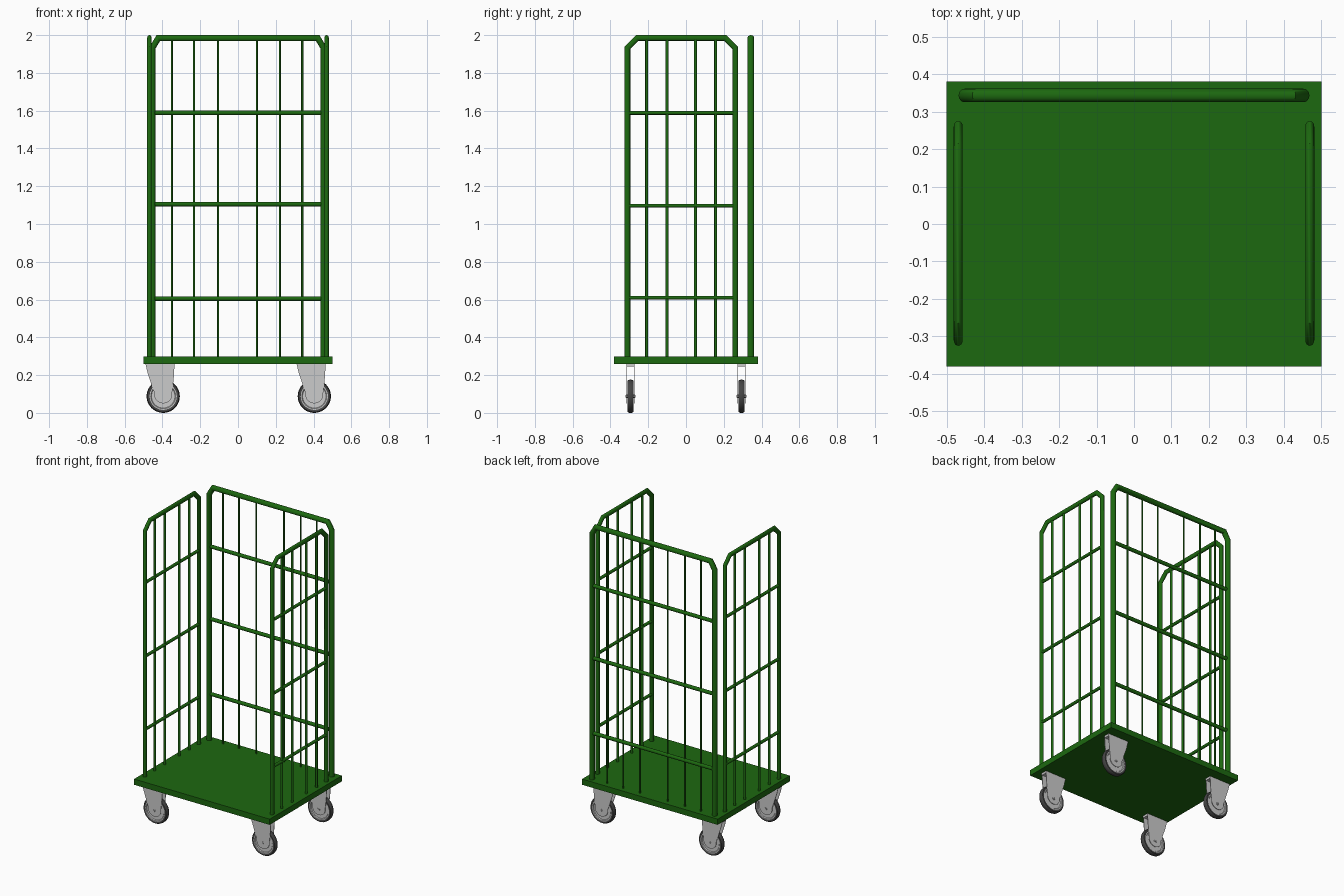
import bpy, bmesh, math
from mathutils import Vector, Matrix

if "Cube" in bpy.data.objects:
    bpy.data.objects.remove(bpy.data.objects["Cube"])


def material(name, color):
    m = bpy.data.materials.new(name)
    m.diffuse_color = color
    m.use_nodes = True
    m.node_tree.nodes["Principled BSDF"].inputs["Base Color"].default_value = m.diffuse_color
    return m


GREEN = material("green_paint", (0.012, 0.14, 0.005, 1))
RUBBER = material("dark_rubber", (0.06, 0.06, 0.06, 1))


def finish(name, bm, mat=None, smooth=True):
    bmesh.ops.recalc_face_normals(bm, faces=bm.faces)
    me = bpy.data.meshes.new(name)
    bm.to_mesh(me)
    bm.free()
    ob = bpy.data.objects.new(name, me)
    bpy.context.collection.objects.link(ob)
    if mat:
        me.materials.append(mat)
    if smooth:
        bpy.ops.object.select_all(action='DESELECT')
        ob.select_set(True)
        bpy.context.view_layer.objects.active = ob
        bpy.ops.object.shade_smooth_by_angle(angle=math.radians(35))
    return ob


def add_box(bm, lo, hi):
    lo, hi = Vector(lo), Vector(hi)
    mat = Matrix.Translation((lo + hi) / 2) @ Matrix.Diagonal((*(hi - lo), 1))
    bmesh.ops.create_cube(bm, size=1, matrix=mat)


def add_rod(bm, a, b, r, seg=12):
    a, b = Vector(a), Vector(b)
    d = b - a
    mat = Matrix.Translation((a + b) / 2) @ d.to_track_quat('Z', 'Y').to_matrix().to_4x4()
    bmesh.ops.create_cone(bm, cap_ends=True, segments=seg, radius1=r, radius2=r,
                          depth=d.length, matrix=mat)


def add_hoop(bm, pts, r, thick, seg=16):
    """Tube swept along points in the XZ plane, mitred at the bends."""
    pts = [Vector((x, 0, z)) for x, z in pts]
    rings = []
    for i, p in enumerate(pts):
        d0 = (p - pts[max(i - 1, 0)]).normalized()
        d1 = (pts[min(i + 1, len(pts) - 1)] - p).normalized()
        t = (d0 + d1).normalized()
        side = Vector((-t.z, 0, t.x))
        w = r / max(t.dot(d1 if d1.length else d0), 0.1)
        rings.append([bm.verts.new(p + side * w * math.cos(a) + Vector((0, thick * math.sin(a), 0)))
                      for a in (2 * math.pi * k / seg for k in range(seg))])
    for a, b in zip(rings, rings[1:]):
        for k in range(seg):
            n = (k + 1) % seg
            bm.faces.new((a[k], a[n], b[n], b[k]))
    bm.faces.new(rings[0])
    bm.faces.new(rings[-1])


def panel(name, x0, x1, r, thick, cut, rails, rail_r, wires, wire_r, mat):
    """Hoop frame, rails and upright wires, drawn in XZ and then placed."""
    base, top = 0.29, 2.0 - r
    cx, cz = cut
    bm = bmesh.new()
    add_hoop(bm, [(x0, base), (x0, top - cz), (x0 + cx, top),
                  (x1 - cx, top), (x1, top - cz), (x1, base)], r, thick)
    frame = finish(name + "_frame", bm, GREEN)
    bm = bmesh.new()
    for z in rails:
        add_rod(bm, (x0, 0, z), (x1, 0, z), rail_r)
    rail = finish(name + "_rails", bm, GREEN)
    bm = bmesh.new()
    for x in wires:
        add_rod(bm, (x, 0, base), (x, 0, top), wire_r)
    wire = finish(name + "_wires", bm, GREEN)
    for ob in (frame, rail, wire):
        ob.data.transform(mat)


# Platform
bm = bmesh.new()
add_box(bm, (-0.5, -0.38, 0.26), (0.5, 0.38, 0.298))
finish("platform", bm, GREEN, smooth=False)

# Back panel
panel("back_panel", -0.452, 0.452, 0.016, 0.018, (0.03, 0.05),
      (0.605, 1.105, 1.588), 0.012,
      (-0.35, -0.233, -0.105, 0.10, 0.222, 0.34), 0.0055,
      Matrix.Translation((0, 0.343, 0)))

# Side panels
for side, x in (("left", -0.469), ("right", 0.469)):
    panel(side + "_panel", -0.31, 0.26, 0.015, 0.012, (0.052, 0.052),
          (0.61, 1.097, 1.588), 0.010,
          (-0.208, -0.10, 0.05, 0.157), 0.008,
          Matrix.Translation((x, 0, 0)) @ Matrix.Rotation(math.pi / 2, 4, 'Z'))


def lathe(name, profile, mat, loc, seg=40):
    """Revolve (radius, y) points about the wheel axle."""
    bm = bmesh.new()
    vs = [bm.verts.new((r, y, 0)) for r, y in profile]
    es = [bm.edges.new((vs[i], vs[(i + 1) % len(vs)])) for i in range(len(vs))]
    bmesh.ops.spin(bm, geom=vs + es, axis=(0, 1, 0), cent=(0, 0, 0),
                   angle=2 * math.pi, steps=seg, use_duplicate=False)
    bmesh.ops.remove_doubles(bm, verts=bm.verts, dist=1e-5)
    bmesh.ops.translate(bm, verts=bm.verts, vec=loc)
    return finish(name, bm, mat)


TIRE = [(0.072, -0.015), (0.077, -0.017), (0.083, -0.016), (0.087, -0.010), (0.088, 0),
        (0.087, 0.010), (0.083, 0.016), (0.077, 0.017), (0.072, 0.015)]
HUB = [(0.006, -0.016), (0.02, -0.016), (0.024, -0.010), (0.062, -0.010), (0.066, -0.015), (0.074, -0.015),
       (0.074, 0.015), (0.066, 0.015), (0.062, 0.010), (0.024, 0.010), (0.02, 0.016), (0.006, 0.016)]

# Fork cheek outline: wide at the platform, rounded round the axle
CHEEK = [(-0.055, 0.09), (-0.09, 0.172), (0.06, 0.172), (0.056, 0.11), (0.047, 0.04)]
CHEEK = [(-0.094, 0.172), (0.06, 0.172), (0.056, 0.10)] + \
        [(0.048 * math.cos(a), 0.048 * math.sin(a) + 0.01)
         for a in (math.radians(10 - 20 * k) for k in range(11))] + [(-0.083, 0.125)]


# Casters, all trailing the same way
for row, y in (("front", -0.294), ("back", 0.294)):
    for side, x in (("left", -0.396), ("right", 0.404)):
        tag = f"{row}_{side}_"
        c = Vector((x, y, 0.088))
        lathe(tag + "tire", TIRE, RUBBER, c)
        lathe(tag + "wheel_hub", HUB, None, c)
        bm = bmesh.new()
        for s in (-1, 1):
            a, b = ([bm.verts.new(c + Vector((px, s * o, pz))) for px, pz in CHEEK]
                    for o in (0.0175, 0.0205))
            bm.faces.new(a)
            bm.faces.new(b)
            for i in range(len(a)):
                j = (i + 1) % len(a)
                bm.faces.new((a[i], a[j], b[j], b[i]))
        add_box(bm, c + Vector((-0.09, -0.0205, 0.158)), c + Vector((0.06, 0.0205, 0.172)))
        finish(tag + "caster_fork", bm)
        bm = bmesh.new()
        add_rod(bm, c + Vector((0, -0.023, 0)), c + Vector((0, 0.023, 0)), 0.010, 6)
        add_rod(bm, c + Vector((0, -0.027, 0)), c + Vector((0, 0.027, 0)), 0.006)
        finish(tag + "axle_bolt", bm)
